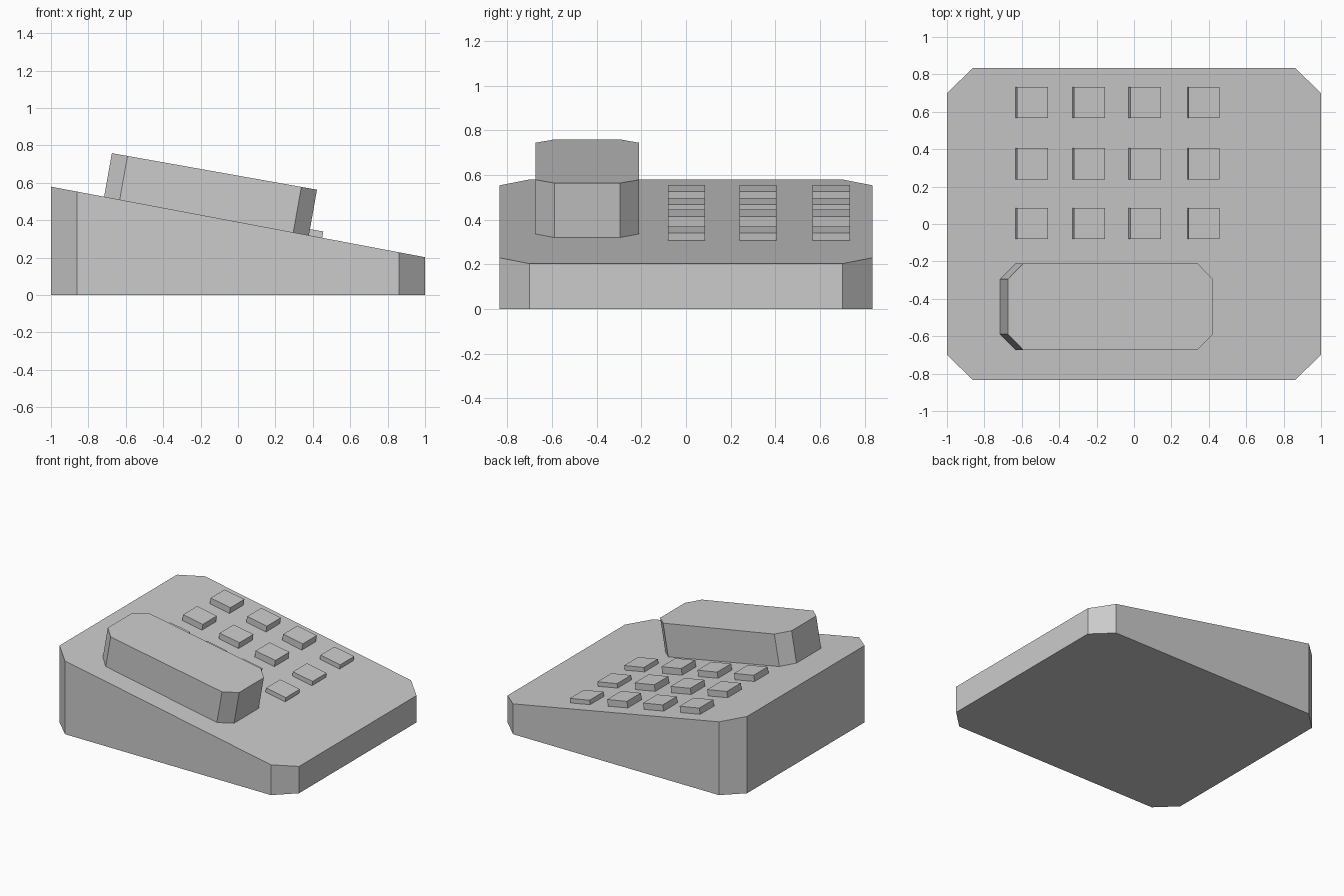
import bpy, bmesh, math
from mathutils import Matrix

if "Cube" in bpy.data.objects:
    bpy.data.objects.remove(bpy.data.objects["Cube"])

TILT = math.radians(10.1)


def desk_z(x):
    """Height of the sloping top of the base."""
    return 0.391 - 0.1885 * x


def chamfered(hx, hy, cx, cy):
    """Rectangle outline with cut corners, counter-clockwise."""
    if cx == 0:
        return [(hx, -hy), (hx, hy), (-hx, hy), (-hx, -hy)]
    return [(hx, -hy + cy), (hx, hy - cy), (hx - cx, hy), (-hx + cx, hy),
            (-hx, hy - cy), (-hx, -hy + cy), (-hx + cx, -hy), (hx - cx, -hy)]


def prism(name, outline, bottom, top, matrix=Matrix()):
    """Extrude an outline; bottom and top are functions of x."""
    bm = bmesh.new()
    lo = [bm.verts.new((x, y, bottom(x))) for x, y in outline]
    hi = [bm.verts.new((x, y, top(x))) for x, y in outline]
    bm.faces.new(lo[::-1])
    bm.faces.new(hi)
    n = len(outline)
    for i in range(n):
        j = (i + 1) % n
        bm.faces.new((lo[i], lo[j], hi[j], hi[i]))
    bm.transform(matrix)
    mesh = bpy.data.meshes.new(name)
    bm.to_mesh(mesh)
    bm.free()
    obj = bpy.data.objects.new(name, mesh)
    bpy.context.collection.objects.link(obj)
    return obj


def tilted(name, outline, height, depth, x, y, z):
    """Prism lying on the slope; (x, y, z) is the centre of its top face."""
    m = Matrix.Translation((x, y, z)) @ Matrix.Rotation(TILT, 4, 'Y')
    return prism(name, outline, lambda _: -height - depth, lambda _: 0, m)


# Wedge-shaped base with cut corners
prism("base", chamfered(1, 0.835, 0.14, 0.135), lambda x: 0, desk_z)

# Handset resting along the front
tilted("handset", chamfered(0.557, 0.232, 0.085, 0.085), 0.24, 0.012,
       -0.126, -0.442, 0.661)

# Keypad: three rows of four keys, the last column sits lower
key = chamfered(0.0835, 0.0835, 0, 0)
for row, y in enumerate((0.65, 0.322, 0.002)):
    for col, (x, h) in enumerate(((-0.5425, 0.047), (-0.2375, 0.047),
                                  (0.0625, 0.05), (0.374, 0.034))):
        tilted(f"key_{row + 1}_{col + 1}", key, h, 0.01, x, y, desk_z(x) + h)
